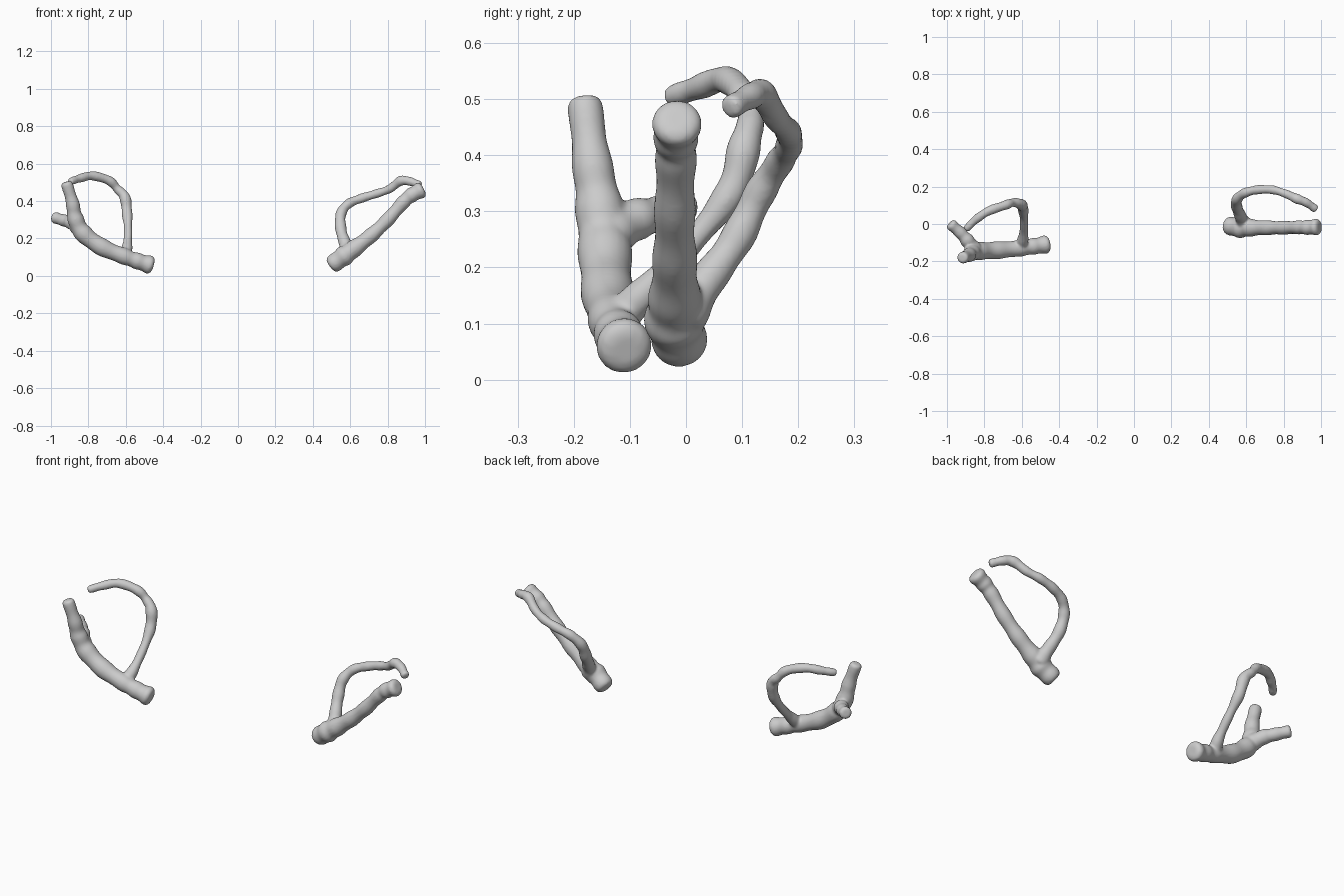
import bpy, bmesh, math, random
from mathutils import Vector

if "Cube" in bpy.data.objects:
    bpy.data.objects.remove(bpy.data.objects["Cube"])

random.seed(4)
SIDES, STEPS = 20, 8


def spline(pts):
    """Catmull-Rom samples of (x, y, z, radius) control points."""
    p = [Vector(q) for q in pts]
    p = [p[0] * 2 - p[1]] + p + [p[-1] * 2 - p[-2]]
    out = []
    for i in range(1, len(p) - 2):
        a, b, c, d = p[i - 1:i + 3]
        for s in range(STEPS):
            t = s / STEPS
            out.append(0.5 * (2 * b + (c - a) * t + (2 * a - 5 * b + 4 * c - d) * t * t
                              + (3 * b - a - 3 * c + d) * t ** 3))
    return out + [p[-2]]


def tube(bm, pts):
    """Knobbly tube with softly rounded ends."""
    path = [(q.xyz, q.w) for q in spline(pts)]
    ph = random.uniform(0, 6)
    path = [(c, r * (1 + 0.05 * math.sin(i * 0.8 + ph))) for i, (c, r) in enumerate(path)]

    def cap(end, inner):
        c, r = end
        d = (c - inner[0]).normalized()
        return [(c + d * r * o, r * s) for o, s in ((0.2, 0.93), (0.35, 0.78), (0.43, 0.5))]

    path = cap(path[0], path[1])[::-1] + path + cap(path[-1], path[-2])
    rings, side = [], None
    for i, (c, r) in enumerate(path):
        t = (path[min(i + 1, len(path) - 1)][0] - path[max(i - 1, 0)][0]).normalized()
        side = t.orthogonal() if side is None else side - t * side.dot(t)
        side.normalize()
        up = t.cross(side)
        ring = []
        for k in range(SIDES):
            a = math.tau * k / SIDES
            ring.append(bm.verts.new(c + (side * math.cos(a) + up * math.sin(a)) * r))
        rings.append(ring)
    for a, b in zip(rings, rings[1:]):
        for k in range(SIDES):
            n = (k + 1) % SIDES
            bm.faces.new((a[k], a[n], b[n], b[k]))
    bm.faces.new(rings[0][::-1])
    bm.faces.new(rings[-1])


def branch(name, tubes):
    """Fuse tubes into one organic skin."""
    bm = bmesh.new()
    for pts in tubes:
        tube(bm, pts)
    bmesh.ops.recalc_face_normals(bm, faces=bm.faces)
    me = bpy.data.meshes.new(name)
    bm.to_mesh(me)
    bm.free()
    ob = bpy.data.objects.new(name, me)
    bpy.context.collection.objects.link(ob)
    rm = ob.modifiers.new("fuse", 'REMESH')
    rm.mode, rm.voxel_size, rm.use_smooth_shade = 'VOXEL', 0.006, True
    sm = ob.modifiers.new("soften", 'SMOOTH')
    sm.factor, sm.iterations = 0.5, 5
    return ob


# left: curved trunk, short side stub, thin looping twig
branch("left_branch", [
    [(-.475, -.11, .06, .048), (-.54, -.12, .08, .043), (-.61, -.13, .105, .043),
     (-.73, -.14, .155, .046), (-.83, -.145, .23, .047), (-.87, -.155, .31, .042),
     (-.885, -.168, .39, .035), (-.915, -.18, .49, .03)],
    [(-.855, -.135, .26, .042), (-.89, -.09, .285, .037), (-.925, -.05, .295, .032),
     (-.975, -.005, .31, .031)],
    [(-.605, -.12, .11, .038), (-.592, -.07, .16, .027), (-.588, .01, .245, .022),
     (-.593, .08, .335, .028), (-.605, .105, .42, .029), (-.645, .115, .465, .023),
     (-.69, .1, .51, .025), (-.78, .068, .535, .024), (-.85, .02, .52, .022),
     (-.895, -.025, .505, .019)],
])

# right: straight trunk with a thin arching twig
branch("right_branch", [
    [(.51, -.01, .065, .047), (.565, -.02, .105, .053), (.62, -.02, .145, .046),
     (.71, -.02, .215, .039), (.8, -.02, .3, .036), (.88, -.018, .39, .036),
     (.925, -.018, .43, .039), (.975, -.016, .457, .043)],
    [(.59, -.005, .12, .045), (.57, .04, .18, .032), (.55, .09, .25, .03),
     (.55, .13, .33, .028), (.59, .165, .385, .025), (.66, .183, .415, .024),
     (.74, .183, .44, .023), (.81, .162, .465, .022), (.87, .135, .508, .026),
     (.92, .115, .505, .023), (.968, .082, .487, .021)],
])
